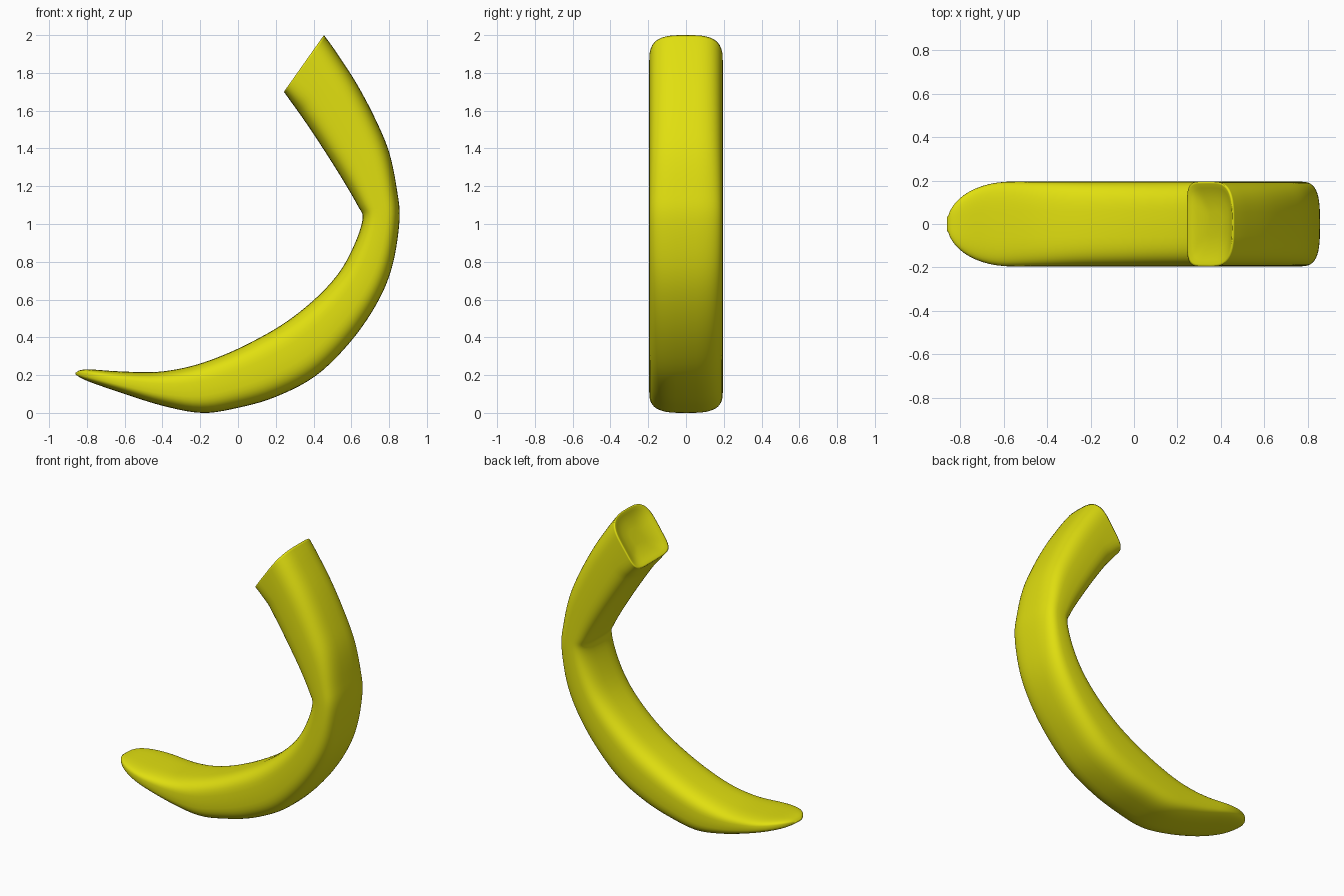
import bpy, bmesh
from math import cos, sin, pi
from mathutils import Vector

if "Cube" in bpy.data.objects:
    bpy.data.objects.remove(bpy.data.objects["Cube"])

# Stations from the cut top to the thin tip: outer x, z, inner x, z
STATIONS = [
    (0.455, 2.00, 0.243, 1.70), (0.52, 1.91, 0.275, 1.655), (0.63, 1.74, 0.35, 1.55),
    (0.73, 1.55, 0.45, 1.40), (0.80, 1.38, 0.56, 1.225), (0.84, 1.19, 0.635, 1.095),
    (0.855, 1.02, 0.66, 1.03), (0.815, 0.77, 0.62, 0.90), (0.73, 0.57, 0.54, 0.75),
    (0.59, 0.37, 0.42, 0.615), (0.41, 0.195, 0.26, 0.485), (0.20, 0.085, 0.09, 0.385),
    (0.00, 0.027, -0.08, 0.305), (-0.19, 0.0, -0.25, 0.247), (-0.40, 0.038, -0.43, 0.217),
    (-0.62, 0.107, -0.63, 0.22), (-0.78, 0.162, -0.78, 0.23), (-0.835, 0.187, -0.835, 0.226),
    (-0.86, 0.203, -0.86, 0.212)]
STEPS, SIDES = 5, 48


def spline(a, b, c, d, t):
    return 0.5 * (2*b + (c - a)*t + (2*a - 5*b + 4*c - d)*t*t + (3*b - a - 3*c + d)*t**3)


def power(v, e):
    return (1 if v >= 0 else -1) * abs(v) ** e


def half_width(x):
    # Constant along the body, rounding off like a spoon at the tip
    t = min(1.0, max(0.0, (-0.56 - x) / 0.30))
    return 0.195 * max(0.03, (1 - t ** 2.1)) ** 0.5


def ring_points(s, scale=1.0, inner_exp=3.4):
    outer, inner = Vector((s[0], 0, s[1])), Vector((s[2], 0, s[3]))
    mid, axis = (outer + inner) / 2, (outer - inner) / 2
    w = half_width(mid.x)
    pts = []
    for k in range(SIDES):
        a = 2 * pi * k / SIDES
        n = 3.2 if cos(a) > 0 else inner_exp
        pts.append(mid + axis * power(cos(a), 2/n) * scale
                   + Vector((0, w * power(sin(a), 2/n) * scale, 0)))
    return pts


# Smoothly interpolated stations
fine = []
last = len(STATIONS) - 1
for i in range(last):
    quad = [STATIONS[min(max(j, 0), last)] for j in range(i - 1, i + 3)]
    fine += [[spline(*v, t / STEPS) for v in zip(*quad)] for t in range(STEPS)]
fine.append(STATIONS[-1])

bm = bmesh.new()
rings = []
# Slightly dished cut face at the top
inward = Vector((0.82, 0, -0.57))
for scale, depth in ((0.3, 0.03), (0.6, 0.025), (0.85, 0.010), (0.95, 0.001)):
    rings.append([bm.verts.new(p + inward * depth)
                  for p in ring_points(fine[0], scale, 6)])
# Curved body; squarer inner corners near the cut end
for i, s in enumerate(fine):
    e = 3.4 + 2.6 * max(0, 1 - i / 8)
    rings.append([bm.verts.new(p) for p in ring_points(s, 1.0, e)])

for r0, r1 in zip(rings, rings[1:]):
    for k in range(SIDES):
        m = (k + 1) % SIDES
        bm.faces.new((r0[k], r0[m], r1[m], r1[k]))
bm.faces.new(rings[0])
bm.faces.new(rings[-1])
bmesh.ops.recalc_face_normals(bm, faces=bm.faces)
for f in bm.faces:
    f.smooth = True

mesh = bpy.data.meshes.new("curved_horn")
bm.to_mesh(mesh)
bm.free()
horn = bpy.data.objects.new("curved_horn", mesh)
bpy.context.collection.objects.link(horn)

# Yellow skin
mat = bpy.data.materials.new("yellow")
mat.diffuse_color = (0.75, 0.74, 0.005, 1)
mat.use_nodes = True
mat.node_tree.nodes["Principled BSDF"].inputs["Base Color"].default_value = mat.diffuse_color
mesh.materials.append(mat)
